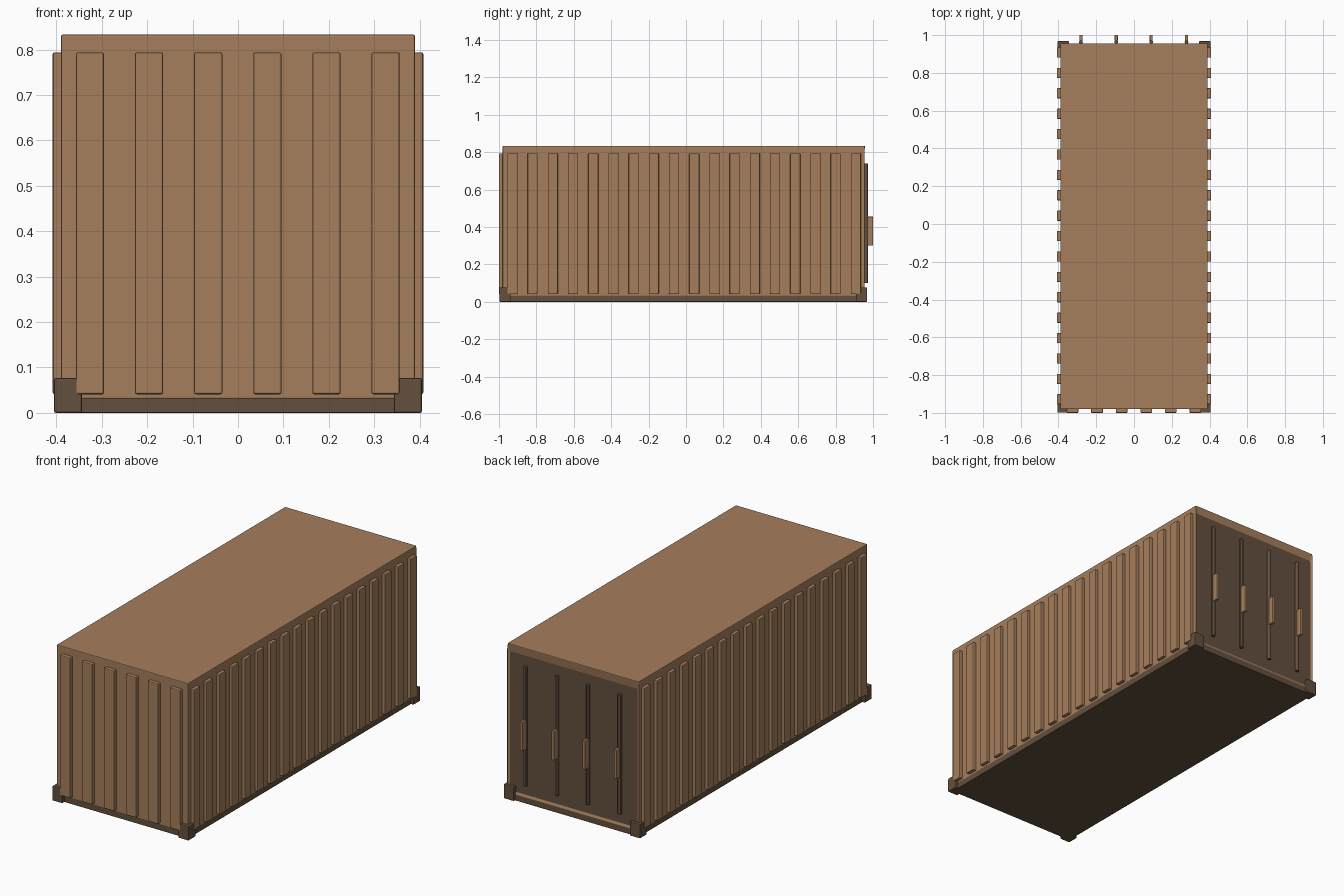
import bpy, bmesh

if "Cube" in bpy.data.objects:
    bpy.data.objects.remove(bpy.data.objects["Cube"])


def material(name, rgb):
    m = bpy.data.materials.new(name)
    m.diffuse_color = (*rgb, 1)
    m.use_nodes = True
    m.node_tree.nodes["Principled BSDF"].inputs["Base Color"].default_value = m.diffuse_color
    return m


BROWN = material("tan_brown", (0.38, 0.21, 0.107))
DARK = material("dark_brown", (0.127, 0.08, 0.048))


def finish(name, bm, mat, bevel=0.0):
    me = bpy.data.meshes.new(name)
    bm.to_mesh(me)
    bm.free()
    ob = bpy.data.objects.new(name, me)
    bpy.context.collection.objects.link(ob)
    me.materials.append(mat)
    if bevel:
        mod = ob.modifiers.new("bevel", 'BEVEL')
        mod.width = bevel
        mod.segments = 2
        mod.limit_method = 'ANGLE'
    return ob


def box(name, x, y, z, mat, bevel=0.0):
    """Box given by its (min, max) range on each axis."""
    bm = bmesh.new()
    bmesh.ops.create_cube(bm, size=1)
    for v in bm.verts:
        for i, (lo, hi) in enumerate((x, y, z)):
            v.co[i] = hi if v.co[i] > 0 else lo
    return finish(name, bm, mat, bevel)


# Container shell
body = box("container_body", (-0.39, 0.39), (-0.98, 0.957), (0.03, 0.833), BROWN, 0.004)

# Recessed dark door panel set into the back face
bm = bmesh.new()
bm.from_mesh(body.data)
back = [f for f in bm.faces if f.calc_center_median().y > 0.95]
bmesh.ops.inset_region(bm, faces=back, thickness=0.015, depth=-0.006)
for v in back[0].verts:
    v.co.z = 0.79 if v.co.z > 0.4 else 0.045
back[0].material_index = 1
bm.to_mesh(body.data)
bm.free()
body.data.materials.append(DARK)

# Base frame and floor
box("base_frame", (-0.389, 0.389), (-0.979, 0.956), (0, 0.033), DARK, 0.002)

# Corner feet
for sx in (-1, 1):
    x = sorted((sx * 0.344, sx * 0.405))
    for y in ((-0.998, -0.937), (0.909, 0.968)):
        box("corner_foot", x, y, (0, 0.077), DARK, 0.004)

# Wall ribs along both long sides
for sx in (-1, 1):
    x = sorted((sx * 0.38, sx * 0.408))
    for i in range(18):
        y = -0.928 + i * 0.108
        box("side_rib", x, (y - 0.027, y + 0.027), (0.041, 0.794), BROWN, 0.004)

# Wall ribs on the front
for i in range(6):
    x = -0.326 + i * 0.1302
    box("front_rib", (x - 0.031, x + 0.031), (-1, -0.97), (0.041, 0.794), BROWN, 0.004)

# Door lock rods with handles
for x in (-0.281, -0.094, 0.091, 0.278):
    bm = bmesh.new()
    bmesh.ops.create_cone(bm, cap_ends=True, segments=12, radius1=0.01, radius2=0.01, depth=0.64)
    bmesh.ops.translate(bm, verts=bm.verts, vec=(x, 0.963, 0.42))
    rod = finish("lock_rod", bm, DARK)
    bpy.context.view_layer.objects.active = rod
    rod.select_set(True)
    bpy.ops.object.shade_smooth_by_angle()
    rod.select_set(False)
    box("door_handle", (x - 0.008, x + 0.008), (0.969, 1.0), (0.3, 0.455), BROWN, 0.002)
